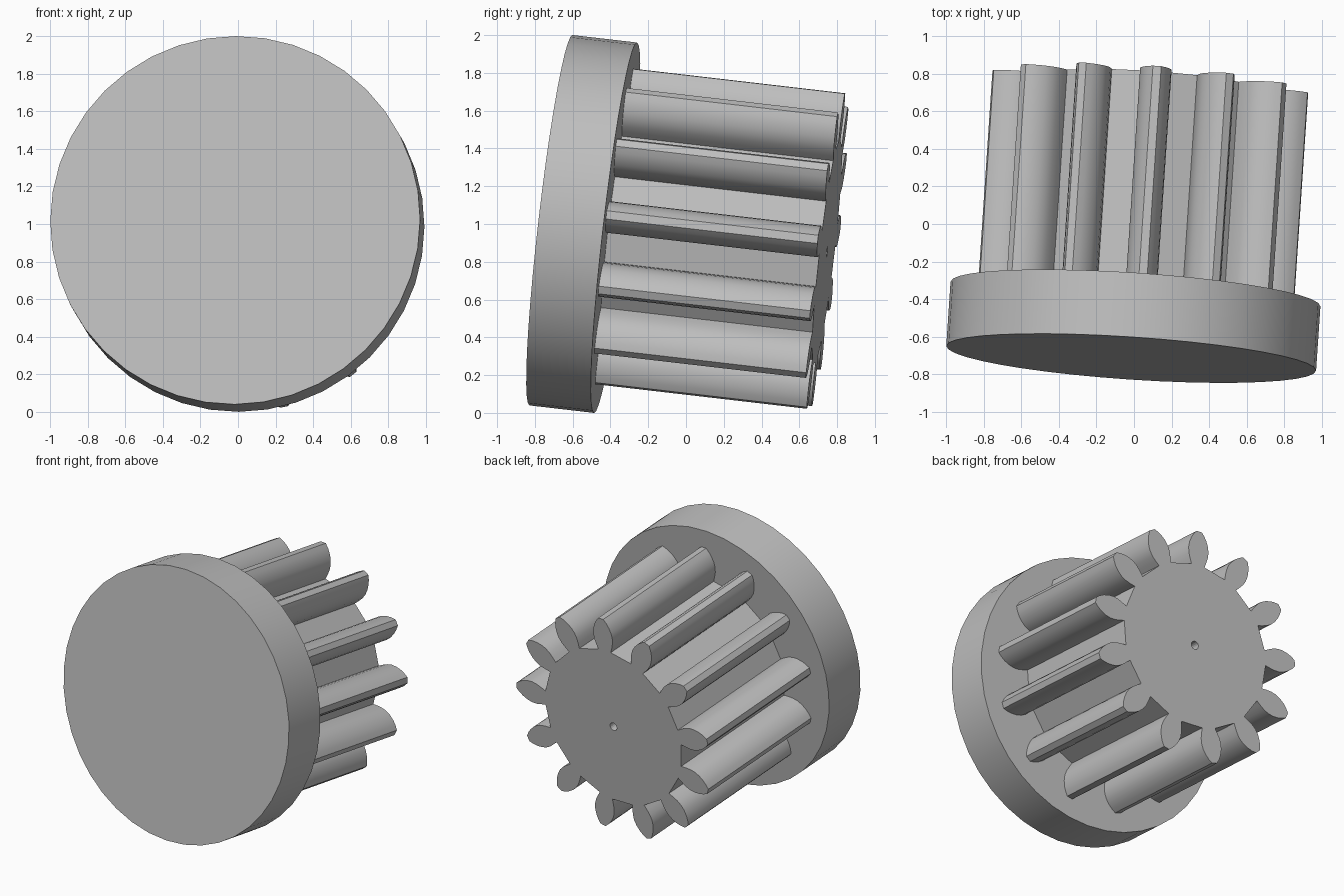
import bpy, bmesh
from math import sin, cos, pi, radians
from mathutils import Vector, Matrix

cube = bpy.data.objects.get("Cube")
if cube:
    bpy.data.objects.remove(cube)

DISC_RADIUS, DISC_DEPTH = 0.987, 0.345
GEAR_DEPTH, TEETH = 1.13, 13
AXIS = Vector((0.067, 1, -0.116)).normalized()
POSE = (Matrix.Translation((-0.015, -0.715, 1.02))
        @ Vector((0, 1, 0)).rotation_difference(AXIS).to_matrix().to_4x4())

grey = bpy.data.materials.new("plain grey")
grey.use_nodes = True
grey.diffuse_color = (0.52, 0.52, 0.52, 1)
grey.node_tree.nodes["Principled BSDF"].inputs["Base Color"].default_value = (0.52, 0.52, 0.52, 1)


def prism(name, outline, start, end):
    """Extrude an x-z outline along the tilted axis."""
    bm = bmesh.new()
    face = bm.faces.new([bm.verts.new((x, start, z)) for x, z in outline])
    extruded = bmesh.ops.extrude_face_region(bm, geom=[face], use_keep_orig=True)
    moved = [v for v in extruded["geom"] if isinstance(v, bmesh.types.BMVert)]
    bmesh.ops.translate(bm, verts=moved, vec=(0, end - start, 0))
    bmesh.ops.recalc_face_normals(bm, faces=bm.faces)
    mesh = bpy.data.meshes.new(name)
    bm.to_mesh(mesh)
    bm.free()
    mesh.materials.append(grey)
    obj = bpy.data.objects.new(name, mesh)
    bpy.context.collection.objects.link(obj)
    obj.matrix_world = POSE
    return obj


def circle(radius, sides):
    return [(radius * sin(2 * pi * i / sides), radius * cos(2 * pi * i / sides))
            for i in range(sides)]


def smooth(obj):
    bpy.ops.object.select_all(action="DESELECT")
    obj.select_set(True)
    bpy.context.view_layer.objects.active = obj
    bpy.ops.object.shade_smooth_by_angle(angle=radians(30))


# Leaf-shaped tooth flank: radius and half width, from neck to flat tip
flank = [(0.595, 0.055), (0.63, 0.068), (0.67, 0.08), (0.71, 0.084),
         (0.75, 0.078), (0.79, 0.063), (0.82, 0.045), (0.847, 0.022)]
tooth = [(-w, r) for r, w in flank] + [(w, r) for r, w in reversed(flank)]

# Gear outline, repeated clockwise around the axis
gear_outline = []
for i in range(TEETH):
    a = radians(2.5) + 2 * pi * i / TEETH
    gear_outline += [(x * cos(a) + z * sin(a), z * cos(a) - x * sin(a)) for x, z in tooth]

# Large flange disc
disc = prism("flange_disc", circle(DISC_RADIUS, 40), 0, DISC_DEPTH)
smooth(disc)

# Toothed gear with a small blind bore
back = DISC_DEPTH + GEAR_DEPTH
gear = prism("pinion_gear", gear_outline, DISC_DEPTH, back)
bore = prism("bore_cutter", circle(0.03, 16), DISC_DEPTH + 0.02, back + 0.1)
bore.hide_render = True
bore.hide_set(True)
cut = gear.modifiers.new("bore", "BOOLEAN")
cut.operation = "DIFFERENCE"
cut.solver = "EXACT"
cut.object = bore
smooth(gear)
